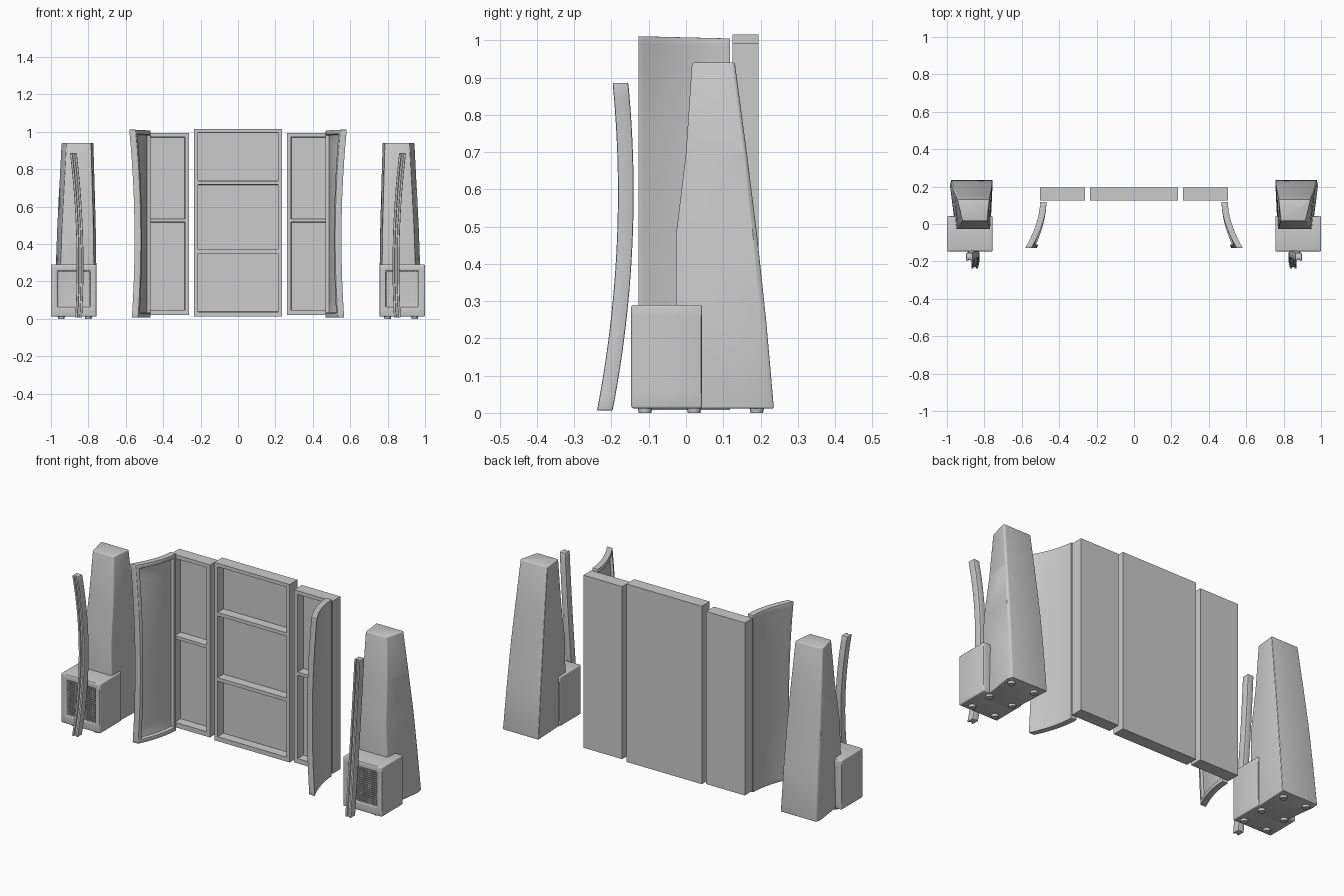
import bpy, bmesh, math
from mathutils import Vector, Matrix

if "Cube" in bpy.data.objects:
    bpy.data.objects.remove(bpy.data.objects["Cube"])


def finish(name, bm, bevel=0.0, segs=3, limit=40):
    """Clean normals, round the sharp edges, make a smooth-by-angle object."""
    bmesh.ops.recalc_face_normals(bm, faces=bm.faces)
    if bevel:
        edges = [e for e in bm.edges if len(e.link_faces) == 2
                 and e.calc_face_angle() > math.radians(limit)]
        bmesh.ops.bevel(bm, geom=edges, offset=bevel, segments=segs, profile=0.5,
                        affect='EDGES', clamp_overlap=True)
    me = bpy.data.meshes.new(name)
    bm.to_mesh(me)
    bm.free()
    ob = bpy.data.objects.new(name, me)
    bpy.context.collection.objects.link(ob)
    bpy.ops.object.select_all(action='DESELECT')
    ob.select_set(True)
    bpy.context.view_layer.objects.active = ob
    bpy.ops.object.shade_smooth_by_angle(angle=math.radians(30))
    return ob


def loft(rings):
    """Skin a list of equal-length point rings and cap both ends."""
    bm = bmesh.new()
    vs = [[bm.verts.new(p) for p in r] for r in rings]
    n = len(rings[0])
    for a, b in zip(vs, vs[1:]):
        for i in range(n):
            j = (i + 1) % n
            bm.faces.new((a[i], a[j], b[j], b[i]))
    bm.faces.new(vs[0])
    bm.faces.new(vs[-1])
    return bm


def recessed_block(xs, zs, y0, y1, depth):
    """Block whose front has a recess in each odd cell of zs (middle column)."""
    bm = bmesh.new()
    g = [[bm.verts.new((x, y0, z)) for x in xs] for z in zs]
    holes = []
    for j in range(len(zs) - 1):
        for i in range(len(xs) - 1):
            f = bm.faces.new((g[j][i], g[j][i + 1], g[j + 1][i + 1], g[j + 1][i]))
            if i == 1 and j % 2:
                holes.append(f)
    # back plate and outer walls
    back = [[bm.verts.new((x, y1, z)) for x in xs] for z in zs]
    for j in range(len(zs) - 1):
        for i in range(len(xs) - 1):
            bm.faces.new((back[j][i], back[j + 1][i], back[j + 1][i + 1], back[j][i + 1]))
    for j in range(len(zs) - 1):
        for i in (0, -1):
            bm.faces.new((g[j][i], g[j + 1][i], back[j + 1][i], back[j][i]))
    for i in range(len(xs) - 1):
        for j in (0, -1):
            bm.faces.new((g[j][i], g[j][i + 1], back[j][i + 1], back[j][i]))
    bmesh.ops.recalc_face_normals(bm, faces=bm.faces)
    bmesh.ops.inset_individual(bm, faces=holes, thickness=0.002, depth=-depth)
    return bm


def add_box(bm, c, size):
    m = Matrix.Translation(c) @ Matrix.Diagonal((*size, 1))
    bmesh.ops.create_cube(bm, size=1, matrix=m)


def curve3(z, pts):
    """Quadratic through three (z, value) points."""
    return sum(v * math.prod((z - b) / (a - b) for b, _ in pts if b != a) for a, v in pts)


# centre panel with two shelves
finish("centre_panel", recessed_block(
    [-0.235, -0.215, 0.215, 0.235],
    [0.012, 0.037, 0.35, 0.37, 0.718, 0.738, 0.995, 1.015], 0.125, 0.195, 0.05))

for side, s in (("left", -1), ("right", 1)):
    # side panel with one shelf
    finish(side + "_panel", recessed_block(
        [s * x for x in (0.262, 0.284, 0.482, 0.503)],
        [0.02, 0.047, 0.517, 0.535, 0.972, 0.993], 0.125, 0.195, 0.05))

    # curved wing: smooth outside, raised rim around the inside
    us = [0, 0.07, 0.08] + [0.08 + 0.84 * i / 12 for i in range(1, 12)] + [0.92, 0.93, 1]
    ts = [0, 0.022, 0.025] + [0.025 + 0.95 * i / 14 for i in range(1, 14)] + [0.975, 0.978, 1]

    def wing_point(u, t, inner, rim):
        flare = curve3(t, [(0, 0.066), (0.5, 0.052), (1, 0.08)])
        x = 0.502 + flare * u ** 1.8 - (0 if not inner else 0.034 if rim else 0.016)
        return (s * x, 0.118 - 0.246 * u, 0.008 + t * (0.997 + 0.006 * u))

    bm = bmesh.new()
    nu, nt = len(us), len(ts)
    sheets = []
    for inner in (False, True):
        sheets.append([[bm.verts.new(wing_point(
            u, t, inner, i < 2 or i > nu - 3 or j < 2 or j > nt - 3))
            for i, u in enumerate(us)] for j, t in enumerate(ts)])
        g = sheets[-1]
        for j in range(nt - 1):
            for i in range(nu - 1):
                bm.faces.new((g[j][i], g[j][i + 1], g[j + 1][i + 1], g[j + 1][i]))
    a, b = sheets
    for i in range(nu - 1):
        for j in (0, -1):
            bm.faces.new((a[j][i], a[j][i + 1], b[j][i + 1], b[j][i]))
    for j in range(nt - 1):
        for i in (0, -1):
            bm.faces.new((a[j][i], a[j + 1][i], b[j + 1][i], b[j][i]))
    finish(side + "_curved_wing", bm, 0.006, 2, 50)

    # tapered tower: inner edge, outer back edge, outer front edge, front y, back y, ridge y
    levels = [(0.012, 0.755, 0.984, 0.955, -0.020, 0.236, 0.205),
              (0.25, 0.757, 0.975, 0.950, -0.027, 0.215, 0.200),
              (0.475, 0.760, 0.967, 0.942, -0.027, 0.191, 0.180),
              (0.70, 0.766, 0.956, 0.930, 0.000, 0.163, 0.154),
              (0.94, 0.773, 0.944, 0.917, 0.016, 0.131, 0.125)]
    rings = [[(s * x0, yb, z), (s * (x1 - 0.006), yb, z), (s * x1, yr, z),
              (s * xf, yf, z), (s * (x0 + 0.012), yf, z)]
             for z, x0, x1, xf, yf, yb, yr in levels]
    finish(side + "_tower", loft(rings), 0.012, 3, 40)

    # speaker box with a recessed front opening
    finish(side + "_speaker_box", recessed_block(
        [s * x for x in (0.757, 0.79, 0.967, 1.0)],
        [0.012, 0.06, 0.258, 0.29], -0.147, 0.043, 0.012), 0.008, 3, 60)

    # grille lattice
    bm = bmesh.new()
    for i in range(15):
        add_box(bm, (s * (0.796 + 0.165 * i / 14), -0.139, 0.159), (0.004, 0.006, 0.196))
    for i in range(17):
        add_box(bm, (s * 0.8785, -0.140, 0.066 + 0.186 * i / 16), (0.175, 0.006, 0.004))
    finish(side + "_grille", bm)

    # bent upright bar with a groove down the front
    section = [(-0.018, -0.021), (-0.006, -0.021), (-0.006, -0.012), (0.006, -0.012),
               (0.006, -0.021), (0.018, -0.021), (0.018, 0.021), (-0.018, 0.021)]
    rings = []
    for i in range(25):
        z = 0.006 + 0.88 * i / 24
        cx = curve3(z, [(0.006, 0.852), (0.45, 0.847), (0.886, 0.88)])
        cy = curve3(z, [(0.006, -0.218), (0.5, -0.163), (0.886, -0.176)])
        rings.append([(s * (cx + dx), cy + dy, z) for dx, dy in section])
    finish(side + "_bent_bar", loft(rings), 0.004, 2, 50)

    # feet
    bm = bmesh.new()
    for x in (0.8, 0.945):
        for y in (-0.11, 0.022, 0.19):
            bmesh.ops.create_cone(bm, cap_ends=True, segments=20, radius1=0.017,
                                  radius2=0.02, depth=0.016,
                                  matrix=Matrix.Translation((s * x, y, 0.008)))
    finish(side + "_feet", bm)
